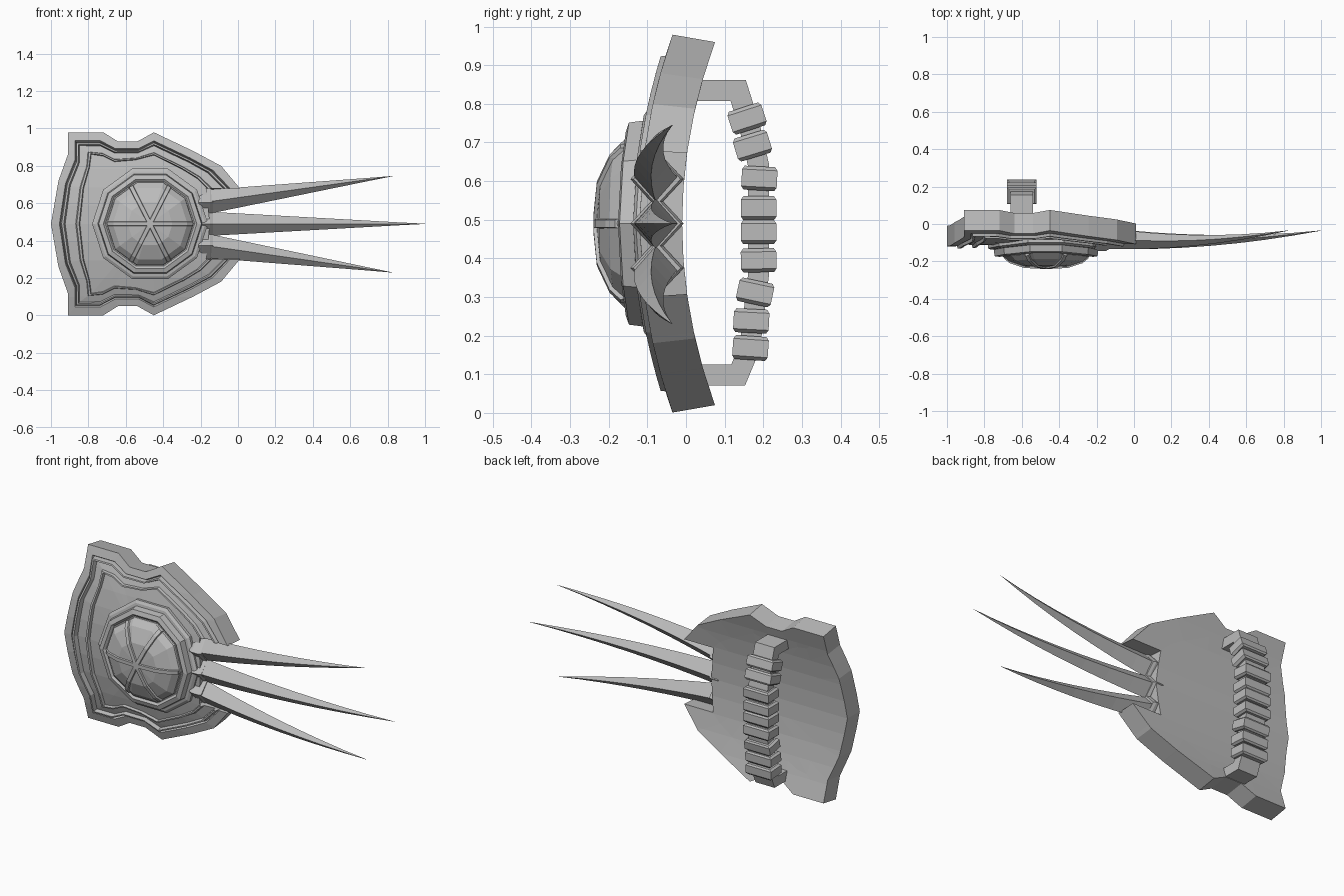
import bpy, bmesh, math
from mathutils import Vector

cube = bpy.data.objects.get("Cube")
if cube:
    bpy.data.objects.remove(cube, do_unlink=True)

MID = 0.49            # height of the mirror line
HUB = -0.47           # x of the boss centre

metal = bpy.data.materials.new("grey metal")
metal.use_nodes = True
metal.diffuse_color = (0.5, 0.5, 0.5, 1)
metal.node_tree.nodes["Principled BSDF"].inputs["Base Color"].default_value = (0.5, 0.5, 0.5, 1)


def finish(name, bm):
    bmesh.ops.remove_doubles(bm, verts=bm.verts, dist=0.0004)
    bmesh.ops.recalc_face_normals(bm, faces=bm.faces)
    mesh = bpy.data.meshes.new(name)
    bm.to_mesh(mesh)
    bm.free()
    mesh.materials.append(metal)
    obj = bpy.data.objects.new(name, mesh)
    bpy.context.scene.collection.objects.link(obj)
    return obj


def bend(bm):
    """Curve the plate backwards towards its top and bottom."""
    for v in bm.verts:
        t = (v.co.z - MID) / MID
        depth = (v.co.y + 0.125) / 0.115
        v.co.z -= 0.02 * t * max(0, depth)
        v.co.y += 0.085 * t * t


def loft(name, sections, bent=False):
    """Skin a row of closed sections and cap both ends."""
    bm = bmesh.new()
    rings = [[bm.verts.new(p) for p in s] for s in sections]
    n = len(rings[0])
    for a, b in zip(rings, rings[1:]):
        for i in range(n):
            j = (i + 1) % n
            bm.faces.new((a[i], a[j], b[j], b[i]))
    bm.faces.new(rings[0])
    bm.faces.new(rings[-1])
    if bent:
        bend(bm)
    return finish(name, bm)


# Shield plate: nested half outlines, from the left edge round to the notch
rim = [(-1, .49), (-.96, .72), (-.91, .86), (-.91, .98), (-.72, .98), (-.64, .93),
       (-.54, .93), (-.45, .98), (-.24, .88), (-.09, .80), (.01, .68)]
outer_rail = [(-.94, .49), (-.91, .70), (-.86, .82), (-.86, .92), (-.74, .92), (-.66, .88),
              (-.53, .88), (-.45, .92), (-.26, .83), (-.15, .77), (-.06, .68)]
inner_rail = [(-.84, .49), (-.82, .68), (-.79, .79), (-.78, .86), (-.72, .85), (-.66, .82),
              (-.55, .83), (-.45, .855), (-.30, .78), (-.22, .73), (-.17, .68)]
centre = [(HUB, MID)] * 10 + [(-.15, MID)]
outlines = [rim, outer_rail, inner_rail, centre]


def row(u, y):
    i = min(int(u), 2)
    f = u - i
    return [(a[0] + (b[0] - a[0]) * f, y, a[1] + (b[1] - a[1]) * f)
            for a, b in zip(outlines[i], outlines[i + 1])]


# Position between outlines and depth: back, rim, first rail, second rail, middle
steps = [(3, -.01), (2, -.01), (0, -.01), (0, -.12), (.75, -.12), (.85, -.105),
         (.95, -.132), (1.08, -.132), (1.16, -.108), (1.72, -.112), (1.78, -.128),
         (1.9, -.128), (1.95, -.112), (2, -.112), (3, -.122)]
bm = bmesh.new()
for side in (1, -1):
    rows = [[bm.verts.new((x, y, MID + side * (z - MID))) for x, y, z in row(u, y)]
            for u, y in steps]
    for a, b in zip(rows, rows[1:]):
        for i in range(len(rim) - 1):
            bm.faces.new((a[i], a[i + 1], b[i + 1], b[i]))
    ends = [r[-1] for r in rows]
    bm.faces.new(ends[1:-1])
    bm.faces.new((ends[0], ends[1], ends[-2], ends[-1]))
bmesh.ops.remove_doubles(bm, verts=bm.verts, dist=0.0004)
for k in range(-4, 5):
    bmesh.ops.bisect_plane(bm, geom=bm.verts[:] + bm.edges[:] + bm.faces[:],
                           plane_co=(0, 0, MID + k * 0.098), plane_no=(0, 0, 1))
bend(bm)
finish("shield_plate", bm)


# Ten-sided boss: stepped ring and faceted dome
def decagon(r, y):
    return [(HUB + r * math.cos(k * math.pi / 5), y, MID + r * math.sin(k * math.pi / 5))
            for k in range(10)]


ring = [(.31, -.08), (.31, -.13), (.295, -.137), (.28, -.137), (.275, -.172),
        (.25, -.176), (.238, -.165), (.23, -.165)]
loft("boss_ring", [decagon(r, y) for r, y in ring], True)
dome = [(.235, -.15), (.23, -.175), (.2, -.2), (.12, -.226), (.02, -.231)]
loft("boss_dome", [decagon(r, y) for r, y in dome], True)

# Six raised ribs meeting at the top of the dome
for k, angle in enumerate((0, 63, 117, 180, 243, 297)):
    c, s = math.cos(math.radians(angle)), math.sin(math.radians(angle))
    sections = []
    for r, y in dome[1:] + [(0, -.231)]:
        r *= 0.98
        sections.append([(HUB + r * c - w * s, y + d, MID + r * s + w * c)
                         for w, d in ((-.016, .02), (-.01, -.009), (.01, -.009), (.016, .02))])
    loft(f"dome_rib_{k + 1}", sections, True)


# Three curved claws with diamond sections
def claw(name, base, tip):
    sections = []
    for i in range(9):
        s = i / 8
        x = base.x + (tip.x - base.x) * s
        z = base.z + (tip.z - base.z) * s
        y = -.075 - .09 * s + .13 * s * s
        h = max(.066 * (1 - s), .0008)
        d = max(.058 * (1 - s), .0008)
        sections.append([(x, y, z + h), (x, y - d, z), (x, y, z - h), (x, y + d, z)])
    loft(name, sections)
    # Collar holding the claw in the notch
    collar = []
    for x, g in ((-.21, .066), (-.19, .074), (-.15, .074), (-.135, .066)):
        z = base.z
        collar.append([(x, -.075, z + g), (x, -.07 - g, z), (x, -.075, z - g), (x, -.08 + g, z)])
    loft(name + "_collar", collar)


claw("upper_claw", Vector((-.18, 0, .605)), Vector((.825, 0, .745)))
claw("middle_claw", Vector((-.18, 0, MID)), Vector((1, 0, MID)))
claw("lower_claw", Vector((-.18, 0, .375)), Vector((.825, 0, .23)))

# Grip bar behind the plate
GRIP_X = -.6
path = [Vector((0, y, z)) for y, z in
        ((.0, .835), (.135, .835), (.165, .74), (.188, .64), (.188, .36),
         (.175, .25), (.165, .17), (.135, .098), (.0, .098))]
sections = []
for i, p in enumerate(path):
    before = (p - path[max(i - 1, 0)]).normalized()
    after = (path[min(i + 1, len(path) - 1)] - p).normalized()
    t = (before + after).normalized()
    n = Vector((0, -t.z, t.y)) * 0.027 / max(t.dot(after), t.dot(before), 0.7)
    sections.append([(GRIP_X + w, (p + n * m).y, (p + n * m).z)
                     for w, m in ((-.06, -1), (.06, -1), (.06, 1), (-.06, 1))])
loft("grip_bar", sections)

# Bevelled wraps tilted at slightly different angles along the grip
wraps = [(.158, .762, 18), (.172, .692, 17), (.19, .607, -3), (.188, .53, 0), (.188, .468, 0),
         (.188, .395, 1), (.179, .312, -12), (.169, .238, -3), (.167, .168, -4)]
for k, (y, z, tilt) in enumerate(wraps):
    a = math.radians(tilt)
    along = Vector((0, -math.sin(a), math.cos(a)))
    across = Vector((0, math.cos(a), math.sin(a)))
    sections = []
    for h, g in ((-.031, .86), (-.022, 1), (.022, 1), (.031, .86)):
        c = Vector((GRIP_X, y, z)) + along * h
        sections.append([c + Vector((.08 * g * sx, 0, 0)) + across * (.046 * g * sy)
                         for sx, sy in ((-1, -1), (1, -1), (1, 1), (-1, 1))])
    loft(f"grip_wrap_{k + 1}", sections)
